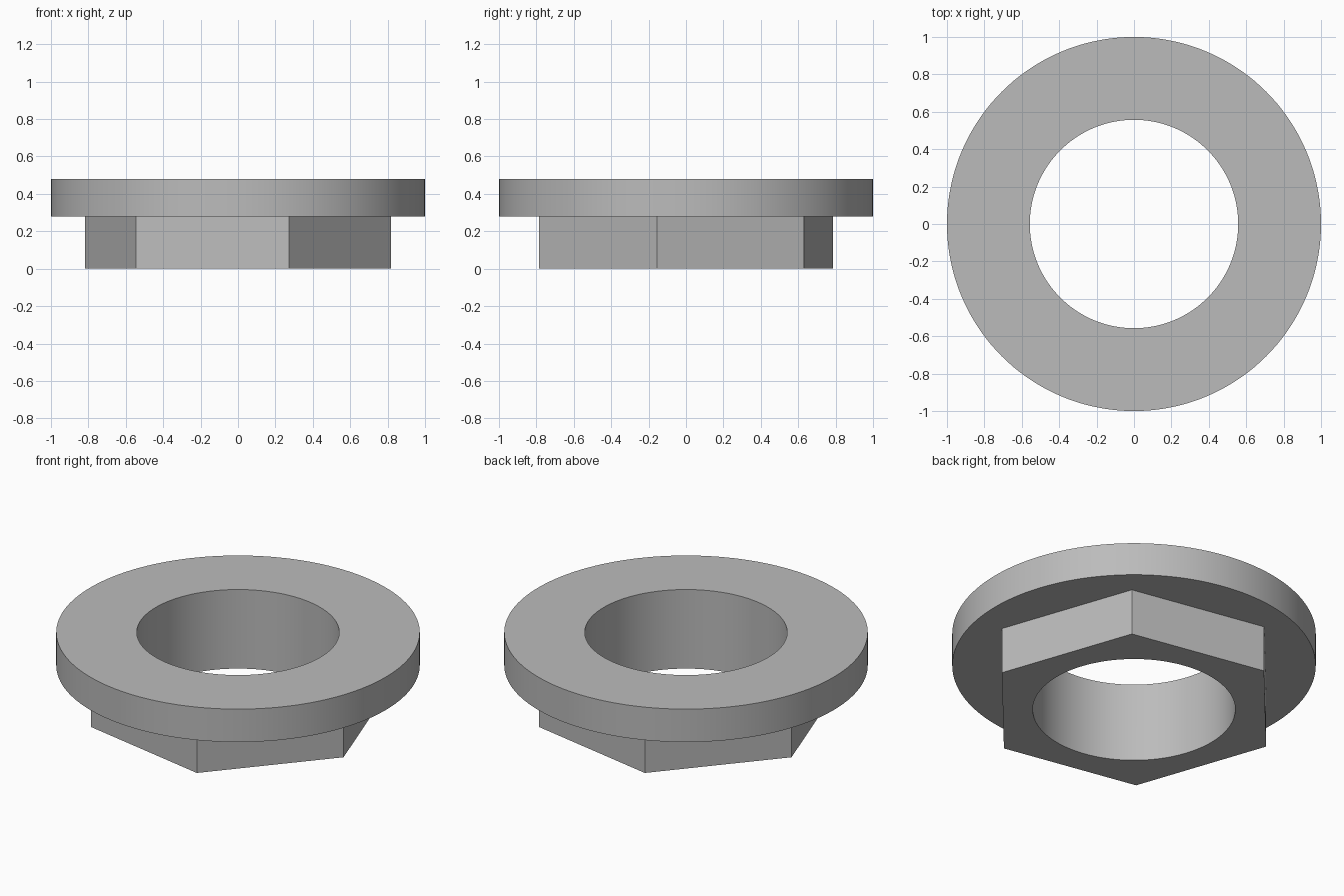
import bpy
from math import radians

SEGMENTS = 144
FLANGE_BOTTOM, TOP = 0.28, 0.48

cube = bpy.data.objects.get("Cube")
if cube:
    bpy.data.objects.remove(cube, do_unlink=True)

steel = bpy.data.materials.new("plain_grey")
steel.use_nodes = True
grey = (0.5, 0.5, 0.5, 1)
steel.diffuse_color = grey
steel.node_tree.nodes["Principled BSDF"].inputs["Base Color"].default_value = grey


def prism(name, sides, radius, bottom, top, turn=0):
    """Upright prism whose first corner lies on +y before turning."""
    bpy.ops.mesh.primitive_cylinder_add(
        vertices=sides, radius=radius, depth=top - bottom,
        location=(0, 0, (bottom + top) / 2), rotation=(0, 0, radians(turn)))
    obj = bpy.context.object
    obj.name = obj.data.name = name
    obj.data.materials.append(steel)
    bpy.ops.object.transform_apply(location=True, rotation=True, scale=True)
    return obj


def combine(target, tool, operation):
    """Apply a boolean and discard the tool."""
    mod = target.modifiers.new(operation.title(), "BOOLEAN")
    mod.operation, mod.object, mod.solver = operation, tool, "EXACT"
    bpy.ops.object.select_all(action="DESELECT")
    target.select_set(True)
    bpy.context.view_layer.objects.active = target
    bpy.ops.object.modifier_apply(modifier=mod.name)
    bpy.data.objects.remove(tool, do_unlink=True)


# Round flange with the hexagonal collar fused beneath it
nut = prism("flanged_hex_nut", SEGMENTS, 1.0, FLANGE_BOTTOM, TOP)
collar = prism("hex_collar", 6, 0.833, 0, FLANGE_BOTTOM + 0.05, turn=19.2)
combine(nut, collar, "UNION")

# Smooth round bore through both
bore = prism("bore_cutter", SEGMENTS, 0.557, -0.2, TOP + 0.2)
combine(nut, bore, "DIFFERENCE")

bpy.ops.object.shade_smooth_by_angle(angle=radians(30))
